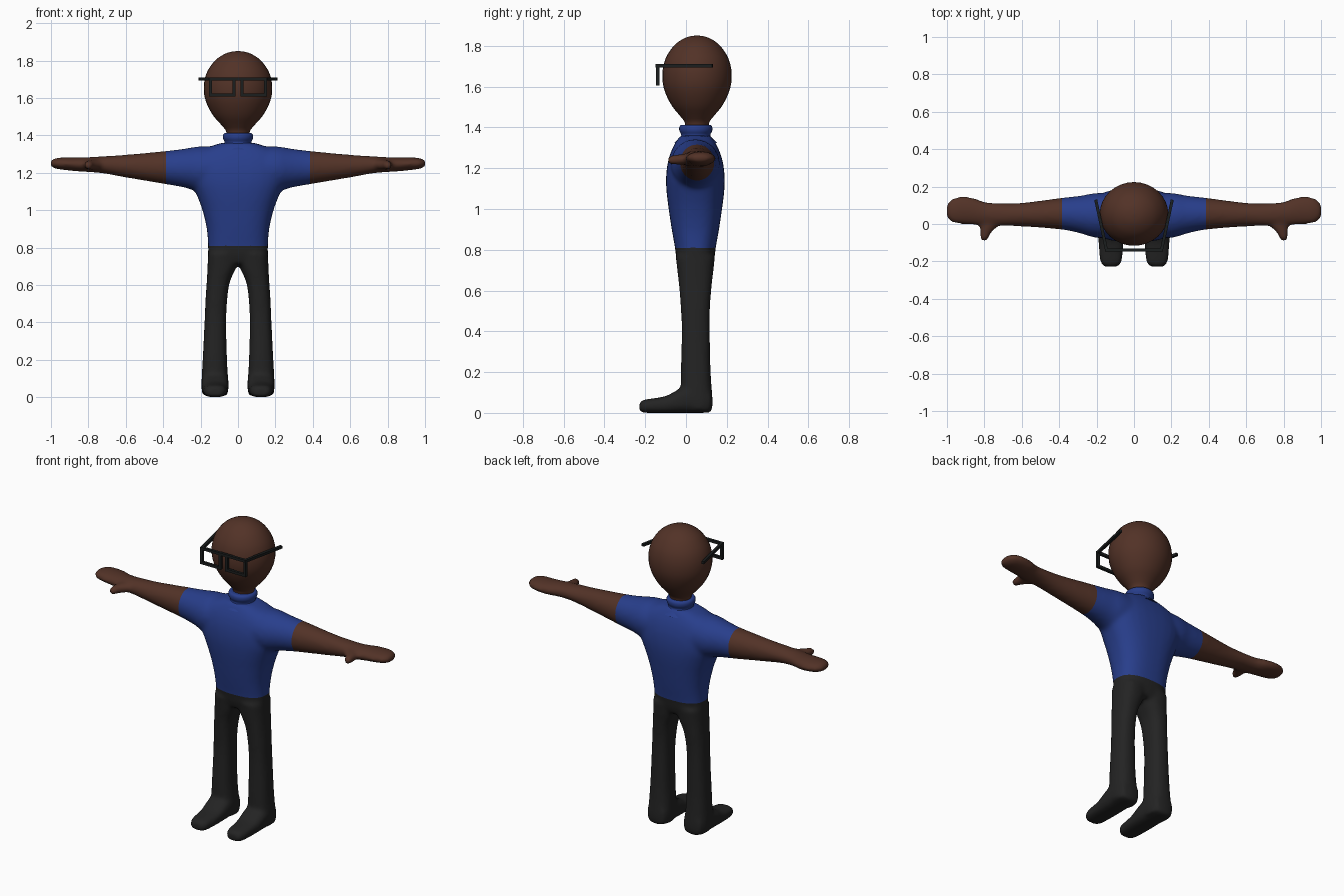
import bpy, bmesh, math
from mathutils import Vector

if "Cube" in bpy.data.objects:
    bpy.data.objects.remove(bpy.data.objects["Cube"])


def material(name, rgb):
    m = bpy.data.materials.new(name)
    m.diffuse_color = (*rgb, 1)
    m.use_nodes = True
    m.node_tree.nodes["Principled BSDF"].inputs["Base Color"].default_value = m.diffuse_color
    return m


SKIN = material("brown skin", (0.085, 0.032, 0.020))
SHIRT = material("blue shirt", (0.021, 0.048, 0.26))
TROUSERS = material("dark trousers", (0.017, 0.017, 0.017))
FRAME = material("black frame", (0.011, 0.013, 0.013))


def smooth_rings(rings, steps):
    """Catmull-Rom interpolation between the given rings."""
    out = []
    for i in range(len(rings) - 1):
        p0, p1 = rings[max(i - 1, 0)], rings[i]
        p2, p3 = rings[i + 1], rings[min(i + 2, len(rings) - 1)]
        for s in range(steps):
            t = s / steps
            out.append([0.5 * (2 * b + (c - a) * t + (2 * a - 5 * b + 4 * c - d) * t * t
                               + (3 * b - a - 3 * c + d) * t ** 3)
                        for a, b, c, d in zip(p0, p1, p2, p3)])
    return out + [list(rings[-1])]


def loft(bm, axis, rings, power=2.0, seg=32, steps=3):
    """Closed loft; ring = (position, centre a, centre b, radius a, radius b)."""
    loops = []
    for t, ca, cb, ra, rb in smooth_rings(rings, steps):
        loop = []
        for k in range(seg):
            ang = 2 * math.pi * k / seg
            c, s = math.cos(ang), math.sin(ang)
            a = ca + ra * math.copysign(abs(c) ** (2 / power), c)
            b = cb + rb * math.copysign(abs(s) ** (2 / power), s)
            loop.append(bm.verts.new({"x": (t, a, b), "y": (a, t, b), "z": (a, b, t)}[axis]))
        loops.append(loop)
    faces = [bm.faces.new(loops[0]), bm.faces.new(loops[-1])]
    for l0, l1 in zip(loops, loops[1:]):
        for k in range(seg):
            j = (k + 1) % seg
            faces.append(bm.faces.new((l0[k], l0[j], l1[j], l1[k])))
    bmesh.ops.recalc_face_normals(bm, faces=faces)


def finish(bm, name, mats, angle=40):
    me = bpy.data.meshes.new(name)
    bm.to_mesh(me)
    bm.free()
    ob = bpy.data.objects.new(name, me)
    bpy.context.collection.objects.link(ob)
    for m in mats:
        me.materials.append(m)
    bpy.ops.object.select_all(action='DESELECT')
    ob.select_set(True)
    bpy.context.view_layer.objects.active = ob
    if angle:
        bpy.ops.object.shade_smooth_by_angle(angle=math.radians(angle))
    return ob


# Body: overlapping torso, arms, hands, legs and feet, later fused
bm = bmesh.new()
loft(bm, "z", [(z, 0, 0.046, rx, ry) for z, rx, ry in (
    (0.715, 0.13, 0.08), (0.76, 0.158, 0.094), (0.81, 0.16, 0.10), (0.90, 0.167, 0.116),
    (1.00, 0.19, 0.131), (1.08, 0.22, 0.141), (1.15, 0.25, 0.144), (1.22, 0.265, 0.137),
    (1.28, 0.25, 0.12), (1.325, 0.19, 0.098), (1.36, 0.09, 0.075))], power=2.5)
for s in (-1, 1):
    # arm and hand
    loft(bm, "x", [(s * x, y, z, ry, rz) for x, y, z, ry, rz in (
        (0.05, 0.046, 1.22, 0.12, 0.12), (0.20, 0.046, 1.22, 0.12, 0.122),
        (0.28, 0.05, 1.225, 0.102, 0.105), (0.385, 0.055, 1.228, 0.085, 0.089),
        (0.60, 0.05, 1.236, 0.063, 0.061), (0.72, 0.05, 1.243, 0.061, 0.046),
        (0.80, 0.055, 1.244, 0.064, 0.040), (0.87, 0.07, 1.246, 0.073, 0.037),
        (0.95, 0.073, 1.25, 0.071, 0.032), (0.988, 0.07, 1.25, 0.052, 0.024),
        (1.004, 0.07, 1.25, 0.022, 0.012))])
    # thumb
    loft(bm, "y", [(y, s * x, z, rx, rz) for y, x, z, rx, rz in (
        (0.04, 0.765, 1.245, 0.06, 0.028), (-0.01, 0.775, 1.244, 0.048, 0.028),
        (-0.045, 0.793, 1.242, 0.031, 0.026), (-0.08, 0.80, 1.24, 0.022, 0.02),
        (-0.093, 0.80, 1.24, 0.01, 0.01))], seg=20)
    # leg
    loft(bm, "z", [(z, s * x, y, rx, ry) for z, x, y, rx, ry in (
        (0.01, 0.123, 0.065, 0.066, 0.062), (0.06, 0.123, 0.055, 0.073, 0.076),
        (0.20, 0.124, 0.048, 0.065, 0.073), (0.40, 0.121, 0.048, 0.058, 0.069),
        (0.52, 0.116, 0.046, 0.058, 0.072), (0.62, 0.105, 0.046, 0.062, 0.080),
        (0.70, 0.085, 0.046, 0.078, 0.089), (0.77, 0.081, 0.046, 0.079, 0.097))], power=2.5)
    # foot
    loft(bm, "y", [(y, s * 0.123, h / 2, w, h / 2) for y, w, h in (
        (0.125, 0.055, 0.11), (0.08, 0.07, 0.14), (0.0, 0.073, 0.13), (-0.05, 0.071, 0.108),
        (-0.10, 0.067, 0.082), (-0.17, 0.062, 0.07), (-0.21, 0.054, 0.064),
        (-0.228, 0.035, 0.05))], power=2.8)
body = finish(bm, "body", [TROUSERS, SHIRT, SKIN], 0)
rm = body.modifiers.new("fuse", 'REMESH')
rm.mode, rm.voxel_size = 'VOXEL', 0.012
sm = body.modifiers.new("soften", 'SMOOTH')
sm.factor, sm.iterations = 0.5, 8
for mod in ("fuse", "soften"):
    bpy.ops.object.modifier_apply(modifier=mod)

# Clean cuts at the shirt hem and the sleeve ends, then colour by region
HEM, CUFF = 0.81, 0.385
bm = bmesh.new()
bm.from_mesh(body.data)
for co, no in (((0, 0, HEM), (0, 0, 1)), ((CUFF, 0, 0), (1, 0, 0)), ((-CUFF, 0, 0), (1, 0, 0))):
    bmesh.ops.bisect_plane(bm, geom=bm.verts[:] + bm.edges[:] + bm.faces[:],
                           plane_co=co, plane_no=no, dist=0.0005)
for f in bm.faces:
    c = f.calc_center_median()
    f.material_index = 0 if c.z < HEM else (2 if abs(c.x) > CUFF else 1)
bm.to_mesh(body.data)
bm.free()
bpy.ops.object.shade_smooth_by_angle(angle=math.radians(60))

# Head with neck
bm = bmesh.new()
loft(bm, "z", [(z, 0, 0.054, r, r * 0.93) for z, r in (
    (1.36, 0.06), (1.42, 0.063), (1.455, 0.088), (1.50, 0.128), (1.55, 0.158), (1.60, 0.177),
    (1.65, 0.183), (1.70, 0.178), (1.75, 0.160), (1.80, 0.123), (1.83, 0.082),
    (1.846, 0.042), (1.851, 0.004))])
finish(bm, "head", [SKIN], 60)

# Collar
bm = bmesh.new()
loft(bm, "z", [(z, 0, 0.048, r, r) for z, r in (
    (1.325, 0.105), (1.345, 0.083), (1.362, 0.071), (1.382, 0.080), (1.400, 0.081),
    (1.411, 0.074), (1.413, 0.062))])
finish(bm, "collar", [SHIRT], 60)


# Glasses: square bars between two points
def bar(bm, p, q, w=0.016):
    p, q = Vector(p), Vector(q)
    d = q - p
    geo = bmesh.ops.create_cube(bm, size=1)["verts"]
    bmesh.ops.scale(bm, vec=(w, w, d.length + w), verts=geo)
    bmesh.ops.rotate(bm, cent=(0, 0, 0), matrix=d.to_track_quat('Z', 'Y').to_matrix(), verts=geo)
    bmesh.ops.translate(bm, vec=(p + q) / 2, verts=geo)


bm = bmesh.new()
Y, TOP, LOW, IN, OUT = -0.139, 1.703, 1.615, 0.022, 0.147
bar(bm, (-OUT, Y, TOP), (OUT, Y, TOP))
for s in (-1, 1):
    bar(bm, (s * IN, Y, LOW), (s * OUT, Y, LOW))
    bar(bm, (s * IN, Y, LOW), (s * IN, Y, TOP))
    bar(bm, (s * OUT, Y, LOW), (s * OUT, Y, TOP))
    bar(bm, (s * OUT, Y, TOP), (s * 0.203, 0.122, TOP))
finish(bm, "glasses", [FRAME], 0)
